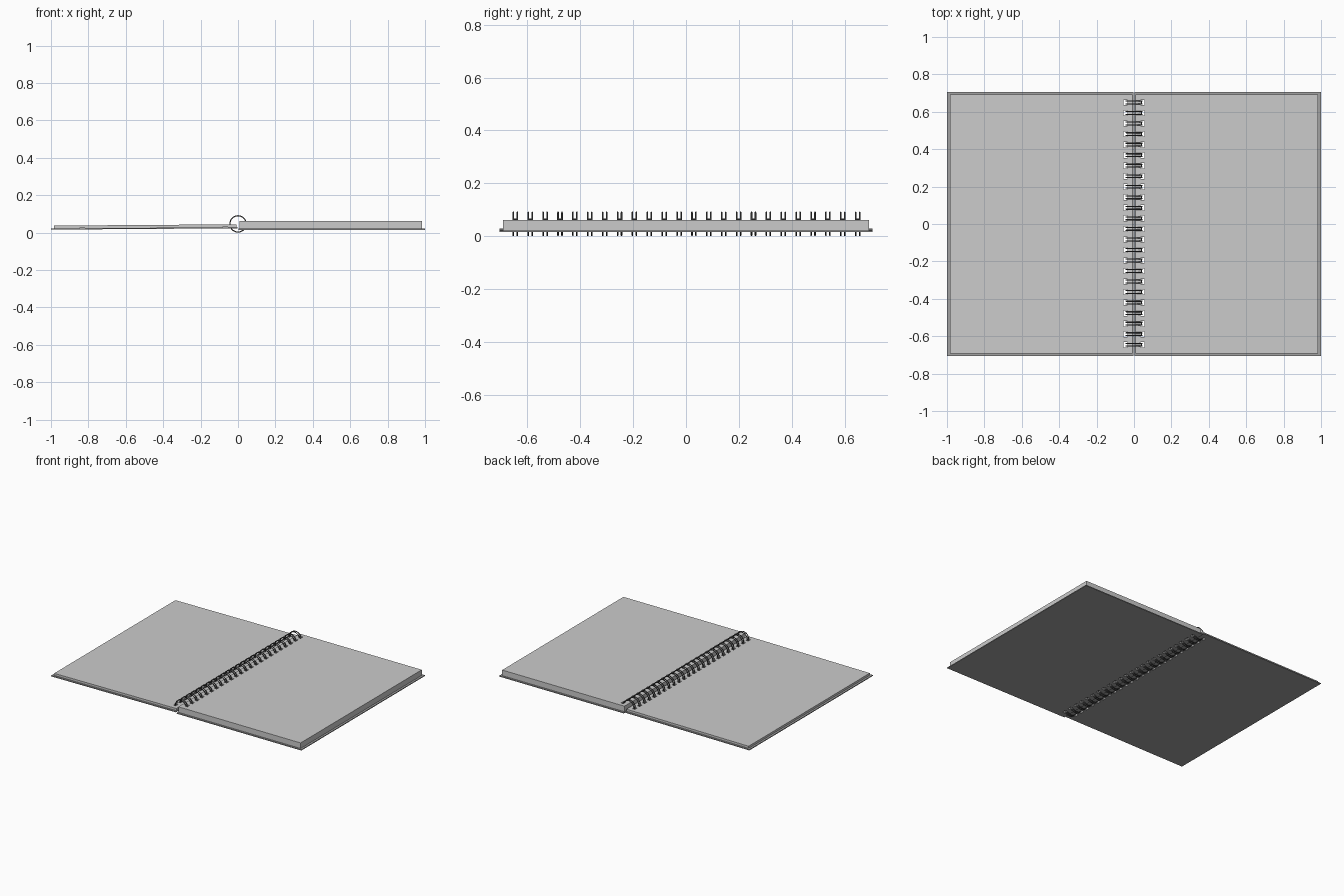
import bpy, bmesh, math

if "Cube" in bpy.data.objects:
    bpy.data.objects.remove(bpy.data.objects["Cube"])

def material(name, v):
    m = bpy.data.materials.new(name)
    m.diffuse_color = (v, v, v, 1)
    m.use_nodes = True
    m.node_tree.nodes["Principled BSDF"].inputs["Base Color"].default_value = m.diffuse_color
    return m

PAPER = material("paper grey", 0.60)
COVER = material("cover grey", 0.36)
WIRE = material("dark wire", 0.09)

COUNT, PITCH = 24, 0.0563
RING_Y = [(i - (COUNT - 1) / 2) * PITCH + 0.002 for i in range(COUNT)]
HOLE_X, HOLE_W, HOLE_H = (0.036, 0.056), 0.0, 0.014
RING_R, RING_Z, WIRE_R = 0.0435, 0.0465, 0.003

def finish(name, bm, mat):
    bmesh.ops.recalc_face_normals(bm, faces=bm.faces)
    me = bpy.data.meshes.new(name)
    bm.to_mesh(me)
    bm.free()
    me.materials.append(mat)
    ob = bpy.data.objects.new(name, me)
    bpy.context.collection.objects.link(ob)
    return ob

def punched_slab(name, side, inner, outer, half_y, z_in, z_out, thick, mat):
    """Slab with a column of square binding holes; z runs from spine to outer edge."""
    xs = [inner, HOLE_X[0], HOLE_X[1], outer]
    ys = [-half_y] + [y + s * HOLE_H for y in RING_Y for s in (-1, 1)] + [half_y]
    bm = bmesh.new()
    grid = [[bm.verts.new((side * x, y, z_in + (z_out - z_in) * x)) for y in ys] for x in xs]
    for i in range(3):
        for j in range(len(ys) - 1):
            if i == 1 and j % 2 == 1:      # binding hole
                continue
            bm.faces.new((grid[i][j], grid[i + 1][j], grid[i + 1][j + 1], grid[i][j + 1]))
    ext = bmesh.ops.extrude_face_region(bm, geom=bm.faces[:], use_keep_orig=True)
    top = [e for e in ext["geom"] if isinstance(e, bmesh.types.BMVert)]
    bmesh.ops.translate(bm, verts=top, vec=(0, 0, thick))
    return finish(name, bm, mat)

# Covers and page blocks
punched_slab("right_cover", 1, 0.003, 1.0, 0.705, 0.015, 0.015, 0.006, COVER)
punched_slab("left_cover", -1, 0.003, 1.0, 0.705, 0.023, 0.016, 0.006, COVER)
punched_slab("right_pages", 1, 0.008, 0.985, 0.692, 0.0212, 0.0212, 0.040, PAPER)
punched_slab("left_pages", -1, 0.008, 0.985, 0.692, 0.0292, 0.0222, 0.015, PAPER)

def tube(bm, pts, closed, sides=8):
    """Wire along points in an XZ plane, or along y for straight ties."""
    rings = []
    for centre, u, v in pts:
        rings.append([bm.verts.new([centre[k] + WIRE_R * (math.cos(a) * u[k] + math.sin(a) * v[k])
                                    for k in range(3)])
                      for a in (2 * math.pi * s / sides for s in range(sides))])
    n = len(rings)
    for i in range(n if closed else n - 1):
        a, b = rings[i], rings[(i + 1) % n]
        for s in range(sides):
            t = (s + 1) % sides
            bm.faces.new((a[s], a[t], b[t], b[s]))

# Twin wire binding: pairs of loops tied together just above the right page
bm = bmesh.new()
SEG = 32
tie = math.radians(24)
for y in RING_Y:
    for off in (-0.0075, 0.0075):
        pts = []
        for i in range(SEG):
            a = 2 * math.pi * i / SEG
            c, s = math.cos(a), math.sin(a)
            pts.append(((RING_R * c, y + off, RING_Z + RING_R * s), (c, 0, s), (0, 1, 0)))
        tube(bm, pts, True)
    x, z = RING_R * math.cos(tie), RING_Z + RING_R * math.sin(tie)
    tube(bm, [((x, y + o, z), (1, 0, 0), (0, 0, 1)) for o in (-0.0075, 0.0075)], False)
rings = finish("binding_rings", bm, WIRE)
bpy.context.view_layer.objects.active = rings
rings.select_set(True)
bpy.ops.object.shade_smooth_by_angle(angle=math.radians(50))
